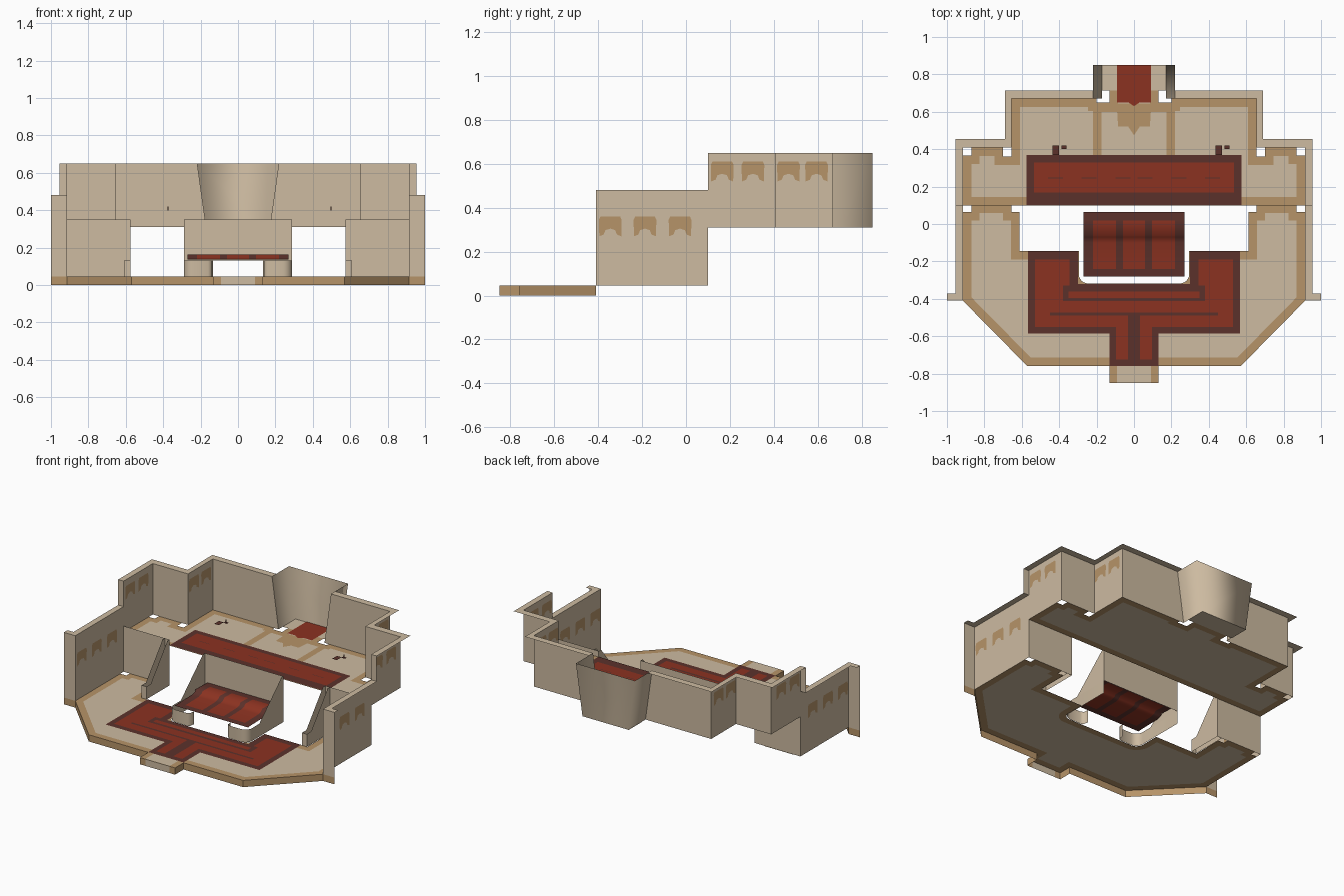
import bpy, bmesh, math

if "Cube" in bpy.data.objects:
    bpy.data.objects.remove(bpy.data.objects["Cube"])

def mat(name, c):
    m = bpy.data.materials.new(name)
    m.diffuse_color = (*c, 1)
    m.use_nodes = True
    m.node_tree.nodes["Principled BSDF"].inputs["Base Color"].default_value = m.diffuse_color
    return m

MATS = [mat("beige_stone", (.61, .495, .355)), mat("brown_trim", (.47, .295, .14)),
        mat("carpet_red", (.26, .032, .015)), mat("carpet_dark", (.105, .031, .024))]
BEIGE, BROWN, RED, DARK = range(4)

def make(name, faces, mirror=False, smooth=False, inset=0):
    """faces: list of (corner points, material); mirror adds a copy across x=0."""
    bm = bmesh.new()
    for pts, m in faces:
        for s in ((1, -1) if mirror else (1,)):
            p = [(x * s, y, z) for x, y, z in pts]
            f = bm.faces.new([bm.verts.new(v) for v in (p if s > 0 else p[::-1])])
            f.material_index = m
            f.smooth = smooth
    bm.normal_update()
    if inset:                      # brown border around the edge of a floor
        old = bm.faces[:]
        rim = bmesh.ops.inset_region(bm, faces=old, thickness=inset, use_boundary=True,
                                     use_even_offset=True)["faces"]
        for f in rim:
            f.material_index = BROWN
    bmesh.ops.remove_doubles(bm, verts=bm.verts, dist=.0005)
    me = bpy.data.meshes.new(name)
    bm.to_mesh(me)
    bm.free()
    for m in MATS:
        me.materials.append(m)
    ob = bpy.data.objects.new(name, me)
    bpy.context.collection.objects.link(ob)
    return ob

def flat(pts, z):                  # horizontal polygon
    return [(x, y, z) for x, y in pts]

def rect(x0, x1, y0, y1, z):       # horizontal rectangle
    return flat([(x0, y0), (x1, y0), (x1, y1), (x0, y1)], z)

def wall(pts, z0, z1, m=BEIGE):    # upright sheets along a plan path
    return [([(*a, z0), (*b, z0), (*b, z1), (*a, z1)], m) for a, b in zip(pts, pts[1:])]

def sym(half):                     # closed outline from its right half
    return half + [(-x, y) for x, y in half[::-1]]

F, U = .045, .31                   # lower and upper floor heights
XO, XI, YM, YB = .915, .655, .408, .67   # outer/inner side walls, middle/back walls

# Lower floor, with front skirt and entry step
arc = [(.24 + .05 * math.cos(t), -.265 - .05 * math.sin(t))
       for t in [i * math.pi / 12 for i in range(7)]]
lower = [(.13, -.85), (.13, -.76), (.57, -.76), (XO, -.41), (XO, .065), (.87, .065), (.87, .103),
         (.655, .103), (.655, .065), (.612, .065), (.612, -.145), (.295, -.145)] + \
        [(x + .005, y - .003) for x, y in arc]
make("lower_floor", [(flat(sym(lower), F), BEIGE)], inset=.045)
make("entry_step_panel", [(rect(-.09, .09, -.849, -.76, F + .0015), BEIGE)])
make("front_skirt", wall([(.09, -.85), (.13, -.85), (.13, -.76), (.57, -.76), (XO, -.41), (1, -.41)],
                         0, F, BROWN), mirror=True)
make("entry_step_front", wall([(-.09, -.85), (.09, -.85)], 0, F))

# Upper floor with alcove floor and trim bands
upper = [(XO, .1), (XO, .365), (.87, .365), (.87, YM), (.7, YM), (.7, .36), (XI, .36), (XI, YB),
         (.2, YB), (.2, .65), (.13, .65), (.13, .715)]
make("upper_floor", [(flat(sym(upper), U), BEIGE)], inset=.045)
make("alcove_floor", [(rect(-.172, .172, .715, .85, U), BEIGE)])
z = U + .002
make("upper_trim_sides", [(rect(.175, .22, .37, .625, z), BROWN)], mirror=True)
make("upper_trim_cross", [(rect(-.175, .175, .6, .645, z), BROWN),
                          (flat([(-.09, .6), (-.085, .52), (-.03, .52), (0, .475), (.03, .52),
                                 (.085, .52), (.09, .6)], z), BROWN)])

# Side, middle and back walls: thin sheets with ledges on top
make("lower_walls", wall([(XO, .1), (XO, -.41)], F, .48) + wall([(XO, -.41), (1, -.41)], F, .48),
     mirror=True)
make("lower_ledge", [(flat([(XO, -.41), (1, -.41), (1, -.372), (.955, -.372), (.955, .1), (XO, .1)],
                           .48), BEIGE)], mirror=True)
make("upper_walls", wall([(XO, .1), (XO, YM), (XI, YM), (XI, YB)], U, .65)
     + wall([(.955, .1), (XO, .1)], .48, .65)
     + [([(XI, YB, U), (.17, YB, U), (.218, YB, .65), (XI, YB, .65)], BEIGE)], mirror=True)
make("upper_ledge", [(flat([(.955, .1), (.955, .455), (.69, .455), (.69, .715), (.218, .715),
                            (.218, YB), (XI, YB), (XI, YM), (XO, YM), (XO, .1)], .65), BEIGE)],
     mirror=True)

# Tapered alcove at the back
a, b = .17, .218
make("alcove", [([(a, YB, U), (a, .85, U), (b, .85, .65), (b, YB, .65)], BEIGE),
                ([(a, .85, U), (-a, .85, U), (-b, .85, .65), (b, .85, .65)], BEIGE),
                ([(-a, .85, U), (-a, YB, U), (-b, YB, .65), (-b, .85, .65)], BEIGE)], smooth=True)

# Painted drapes on both sides of the side walls
drape = [(-.05, -.09), (-.052, -.015), (-.045, 0), (.045, 0), (.052, -.015), (.05, -.09), (.03, -.082),
         (.022, -.062), (0, -.055), (-.022, -.062), (-.03, -.082)]
rows = [(XO, .36, (-.345, -.187, -.027)), (XO, .61, (.165, .305)), (XI, .61, (.467, .595))]
faces = []
for x, top, ys in rows:
    for y in ys:
        for d in (-.003, .003):
            faces.append(([(x + d, y + u, top + v) for u, v in drape], BROWN))
make("wall_drapes", faces, mirror=True)

# Risers and sloped side pieces of the outer stairs
make("outer_risers", wall([(XO, .1), (.575, .1)], F, .35), mirror=True)
slope = [(.1, F), (.1, .35), (.075, .35), (-.1, .13), (-.145, .13), (-.145, F)]
make("outer_stair_sides", [([(x, y, h) for y, h in slope], BEIGE) for x in (.61, .575)]
     + wall([(.61, -.145), (.575, -.145)], F, .13), mirror=True)

# Central dais: back panel, sloped sides and rounded front walls
make("dais_back", wall([(-.29, .065), (.29, .065)], .13, .35))
make("dais_sides", [([(.29, .065, .13), (.29, .065, .35), (.29, .045, .35), (.29, -.19, .13)], BEIGE)],
     mirror=True)
make("dais_front_walls", wall([(.29, .065)] + arc + [(.16, -.315), (.14, -.305), (.135, -.27)],
                              F, .13), mirror=True, smooth=True)

# Dais carpet: a stepped sheet with three red panels
xs = [-.27, -.22, -.095, -.06, .06, .095, .22, .27]
prof = [(-.28, .135), (-.24, .137), (-.1, .14), (-.07, .148), (-.06, .162), (.02, .16), (.065, .158)]
faces = []
for i in range(7):
    for j in range(6):
        (y0, z0), (y1, z1) = prof[j], prof[j + 1]
        red = i in (1, 3, 5) and 0 < j < 5
        faces.append(([(xs[i], y0, z0), (xs[i + 1], y0, z0), (xs[i + 1], y1, z1), (xs[i], y1, z1)],
                      RED if red else DARK))
make("dais_carpet", faces, smooth=True)

# Lower carpet: dark base, red field, dark stripes
z = F + .002
make("lower_carpet_base", [(flat(sym([(.13, -.76), (.13, -.585), (.568, -.585), (.568, -.145),
                                      (.3, -.145), (.3, -.32)]), z), DARK)])
make("lower_carpet_red", [(flat(sym([(.095, -.725), (.095, -.55), (.53, -.55), (.53, -.19),
                                     (.345, -.19), (.345, -.36)]), z + .0015), RED)])
make("lower_carpet_stripes", [(rect(-.38, .38, -.412, -.33, z + .003), DARK),
                              (rect(-.45, .45, -.49, -.474, z + .003), DARK),
                              (rect(-.032, .032, -.74, -.48, z + .003), DARK),
                              (rect(-.35, .35, -.395, -.362, z + .0045), RED)])

# Upper carpet and alcove runner
z = U + .003
make("upper_carpet", [(rect(-.575, .575, .102, .368, z), DARK),
                      (rect(-.535, .535, .168, .33, z + .0015), RED)])
make("upper_carpet_dashes", [(rect(x, x + .08, .244, .249, z + .003), DARK)
                             for x in (.02, .2, .38)], mirror=True)
make("alcove_runner", [(flat([(-.09, .85), (-.09, .65), (-.03, .65), (0, .63), (.03, .65),
                              (.09, .65), (.09, .85)], z), RED)])

# Small floating trays on the upper level
for n, x in (("left", -.418), ("right", .454)):
    dx = x + .043
    make(n + "_tray", [(rect(x - .017, x + .017, .37, .42, .39), DARK),
                       (rect(dx - .013, dx + .013, .4, .42, .398), DARK)]
         + wall([(dx - .003, .41), (dx + .003, .41)], .398, .42, DARK))
